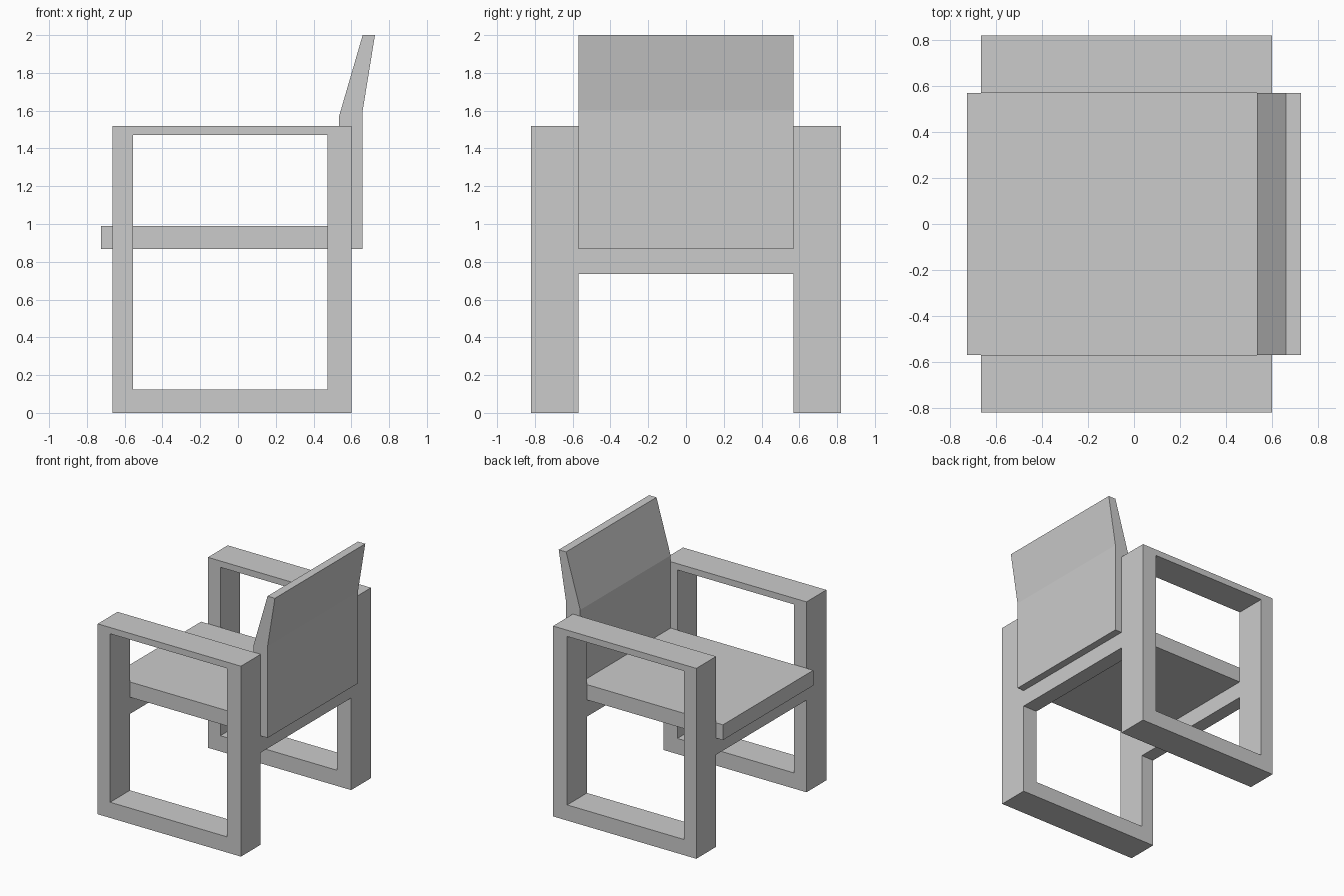
import bpy
import bmesh

if "Cube" in bpy.data.objects:
    bpy.data.objects.remove(bpy.data.objects["Cube"])

SEAT_HALF = 0.57    # half width between the side frames
OUTER_HALF = 0.82   # half width over the side frames


def rect(x0, x1, z0, z1):
    return [(x0, z0), (x1, z0), (x1, z1), (x0, z1)]


def finish(name, bm):
    bmesh.ops.recalc_face_normals(bm, faces=bm.faces)
    mesh = bpy.data.meshes.new(name)
    bm.to_mesh(mesh)
    bm.free()
    obj = bpy.data.objects.new(name, mesh)
    bpy.context.collection.objects.link(obj)
    return obj


def extrude_y(bm, faces, depth):
    out = bmesh.ops.extrude_face_region(bm, geom=faces, use_keep_orig=True)
    moved = [v for v in out["geom"] if isinstance(v, bmesh.types.BMVert)]
    bmesh.ops.translate(bm, verts=moved, vec=(0, depth, 0))


def prism(name, profile, y0, y1):
    bm = bmesh.new()
    face = bm.faces.new([bm.verts.new((x, y0, z)) for x, z in profile])
    extrude_y(bm, [face], y1 - y0)
    return finish(name, bm)


def frame(name, outer, inner, y0, y1):
    bm = bmesh.new()
    a = [bm.verts.new((x, y0, z)) for x, z in outer]
    b = [bm.verts.new((x, y0, z)) for x, z in inner]
    ring = [bm.faces.new((a[i], a[i - 3], b[i - 3], b[i])) for i in range(4)]
    extrude_y(bm, ring, y1 - y0)
    return finish(name, bm)


# Side frames: leg, armrest and floor runner in one closed loop, mirrored
side = frame("side_frames", rect(-0.665, 0.60, 0, 1.52),
             rect(-0.555, 0.475, 0.125, 1.47), SEAT_HALF, OUTER_HALF)
mirror = side.modifiers.new("Mirror", "MIRROR")
mirror.use_axis = (False, True, False)
mirror.use_mirror_merge = False

# Crossbars under the seat, flush with the legs
for name, x0, x1 in (("front_crossbar", -0.665, -0.555),
                     ("rear_crossbar", 0.475, 0.60)):
    prism(name, rect(x0, x1, 0.735, 0.868), -SEAT_HALF, SEAT_HALF)

# Seat and backrest: one L-shaped slab with a reclined, tapering top
prism("seat_and_backrest",
      [(-0.725, 0.868), (0.66, 0.868), (0.66, 1.60), (0.725, 2.0),
       (0.66, 2.0), (0.535, 1.57), (0.535, 0.99), (-0.725, 0.99)],
      -SEAT_HALF, SEAT_HALF)
